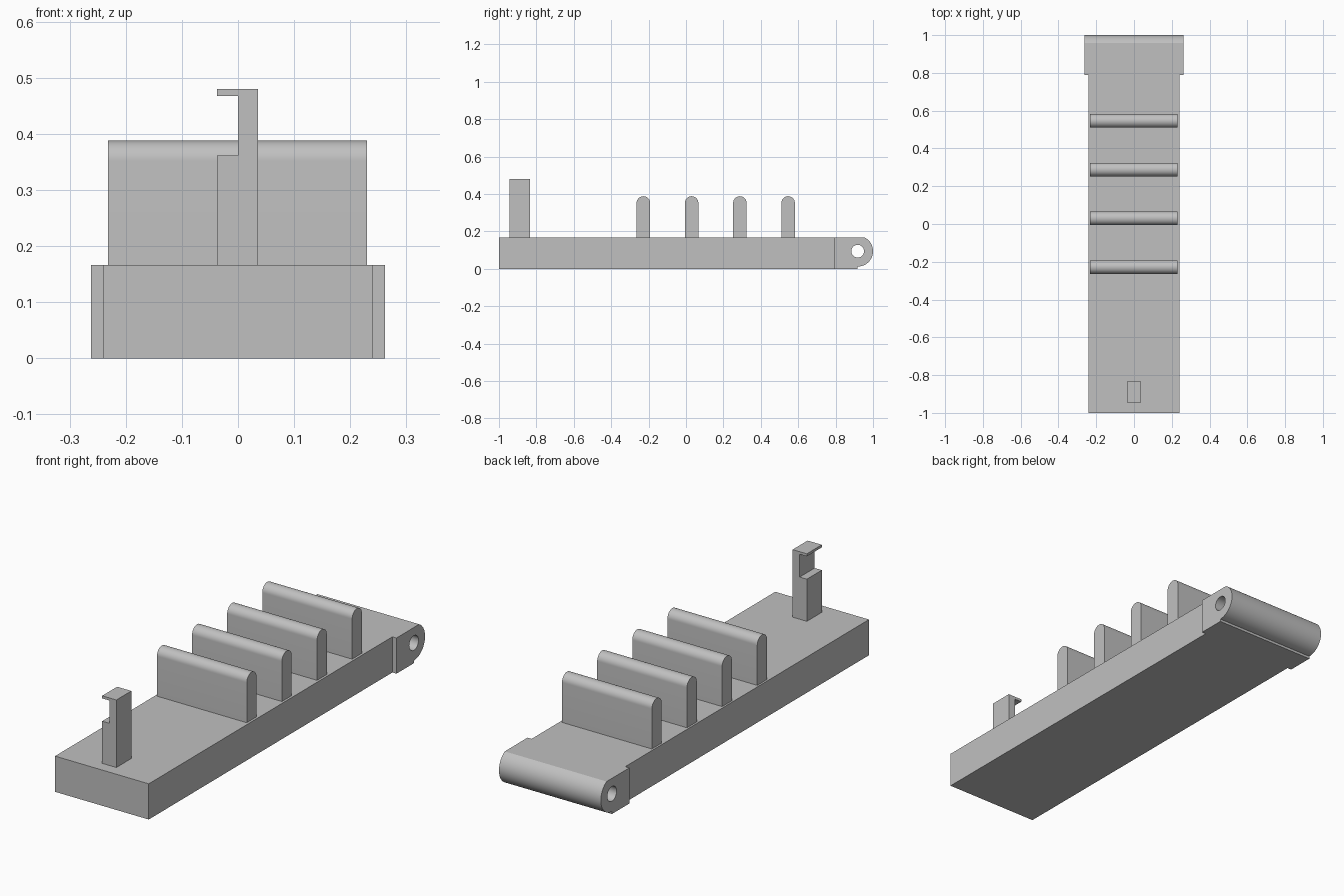
import bpy, bmesh
from math import sin, cos, radians, asin, degrees
from mathutils import Vector

cube = bpy.data.objects.get("Cube")
if cube:
    bpy.data.objects.remove(cube, do_unlink=True)

grey = bpy.data.materials.new("plain grey")
grey.use_nodes = True
colour = (0.53, 0.53, 0.53, 1)
grey.diffuse_color = colour
grey.node_tree.nodes["Principled BSDF"].inputs["Base Color"].default_value = colour


def arc(u, v, radius, start, end, steps):
    """Points along an arc in the profile plane, angles in degrees."""
    angles = [radians(start + (end - start) * i / steps) for i in range(steps + 1)]
    return [(u + radius * cos(a), v + radius * sin(a)) for a in angles]


def prism(name, profile, axis, low, high):
    """Extrude a closed profile along x (profile in y, z) or y (profile in x, z)."""
    bm = bmesh.new()
    place = (lambda u, v: (low, u, v)) if axis == "x" else (lambda u, v: (u, low, v))
    face = bm.faces.new([bm.verts.new(place(u, v)) for u, v in profile])
    extruded = bmesh.ops.extrude_face_region(bm, geom=[face])["geom"]
    step = Vector((high - low, 0, 0) if axis == "x" else (0, high - low, 0))
    moved = [g for g in extruded if isinstance(g, bmesh.types.BMVert)]
    bmesh.ops.translate(bm, verts=moved, vec=step)
    bmesh.ops.recalc_face_normals(bm, faces=bm.faces)
    mesh = bpy.data.meshes.new(name)
    bm.to_mesh(mesh)
    bm.free()
    mesh.materials.append(grey)
    obj = bpy.data.objects.new(name, mesh)
    bpy.context.collection.objects.link(obj)
    return obj


def smooth(obj):
    bpy.ops.object.select_all(action="DESELECT")
    obj.select_set(True)
    bpy.context.view_layer.objects.active = obj
    bpy.ops.object.shade_smooth_by_angle(angle=radians(25))


deck = 0.166       # top of the base
hinge_start = 0.79

# Long flat base
prism("base", [(-1, 0), (hinge_start, 0), (hinge_start, deck), (-1, deck)],
      "x", -0.241, 0.241)

# Hinge block: round end cut flat at deck height, with a small step underneath
pin_y, pin_z, radius = 0.918, 0.094, 0.082
top_angle = degrees(asin((deck - pin_z) / radius))
hinge = prism("hinge_block",
              [(hinge_start, 0), (pin_y, 0)]
              + arc(pin_y, pin_z, radius, -90, top_angle, 32)
              + [(hinge_start, deck)], "x", -0.262, 0.262)

# Pin hole through the hinge
cutter = prism("pin_hole_cutter", arc(pin_y, pin_z, 0.034, 0, 350, 35), "x", -0.4, 0.4)
cut = hinge.modifiers.new("pin_hole", "BOOLEAN")
cut.operation = "DIFFERENCE"
cut.solver = "EXACT"
cut.object = cutter
bpy.context.view_layer.objects.active = hinge
bpy.ops.object.modifier_apply(modifier=cut.name)
bpy.data.objects.remove(cutter, do_unlink=True)
smooth(hinge)

# Four upright dividers with rounded tops
half = 0.036
for i in range(4):
    y = -0.228 + i * 0.258
    profile = [(y - half, deck), (y + half, deck)] + arc(y, 0.388 - half, half, 0, 180, 24)
    smooth(prism(f"divider_{i + 1}", profile, "x", -0.232, 0.23))

# Latch post with a notch and a thin lip
left, right, notch = -0.037, 0.036, 0.0
prism("latch_post",
      [(left, deck), (right, deck), (right, 0.48), (left, 0.48),
       (left, 0.468), (notch, 0.468), (notch, 0.362), (left, 0.362)],
      "y", -0.945, -0.835)
